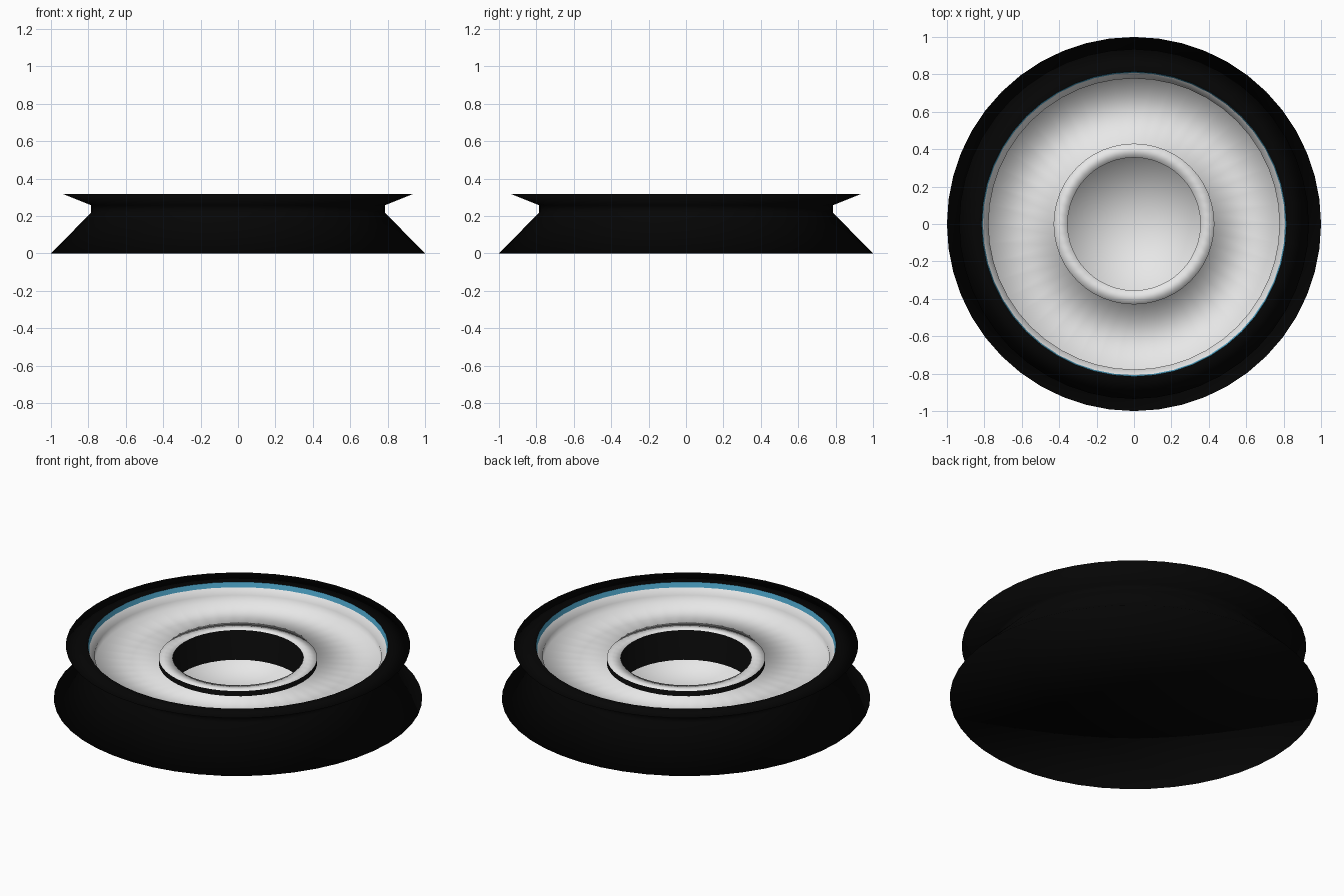
import bpy, bmesh, math

if "Cube" in bpy.data.objects:
    bpy.data.objects.remove(bpy.data.objects["Cube"])

SIDES = 48


def material(name, rgb):
    m = bpy.data.materials.new(name)
    m.diffuse_color = (*rgb, 1.0)
    m.use_nodes = True
    m.node_tree.nodes["Principled BSDF"].inputs["Base Color"].default_value = m.diffuse_color
    return m


black = material("black rubber", (0.0015, 0.0015, 0.0015))
white = material("white enamel", (0.8, 0.8, 0.8))
blue = material("blue trim", (0.08, 0.4, 0.62))


def lathe(name, profile, mats, bands=None):
    """Spin (radius, height) points round z, listed bottom, outside, top, inside.
    bands gives the material slot of each step along the profile."""
    bm = bmesh.new()
    rings = []
    for r, z in profile:
        if r == 0:
            rings.append([bm.verts.new((0, 0, z))] * SIDES)
            continue
        angles = [2 * math.pi * i / SIDES for i in range(SIDES)]
        rings.append([bm.verts.new((r * math.cos(a), r * math.sin(a), z))
                      for a in angles])
    for k, (lo, hi) in enumerate(zip(rings, rings[1:])):
        for i in range(SIDES):
            j = (i + 1) % SIDES
            corners = list(dict.fromkeys((lo[i], lo[j], hi[j], hi[i])))
            face = bm.faces.new(corners)
            face.smooth = True
            face.material_index = bands[k] if bands else 0
    mesh = bpy.data.meshes.new(name)
    bm.to_mesh(mesh)
    bm.free()
    for m in mats:
        mesh.materials.append(m)
    ob = bpy.data.objects.new(name, mesh)
    bpy.context.collection.objects.link(ob)
    return ob


# Waisted outer shell with flared foot and flat rim
lathe("outer_shell", [(0, 0), (1.0, 0), (0.785, 0.218), (0.785, 0.257),
                      (0.935, 0.317), (0.815, 0.317)], [black])

# Thin trim band just inside the rim
lathe("trim_band", [(0.815, 0.317), (0.808, 0.288)], [blue])

# White tray: side wall, flat floor, raised centre ring and sunken cup;
# the upright walls of the ring are black
lathe("tray", [(0.808, 0.288), (0.778, 0.255), (0.778, 0.212), (0.43, 0.212),
               (0.43, 0.243), (0.355, 0.243), (0.355, 0.065), (0, 0.065)],
      [white, black], [0, 0, 0, 1, 0, 1, 0])
